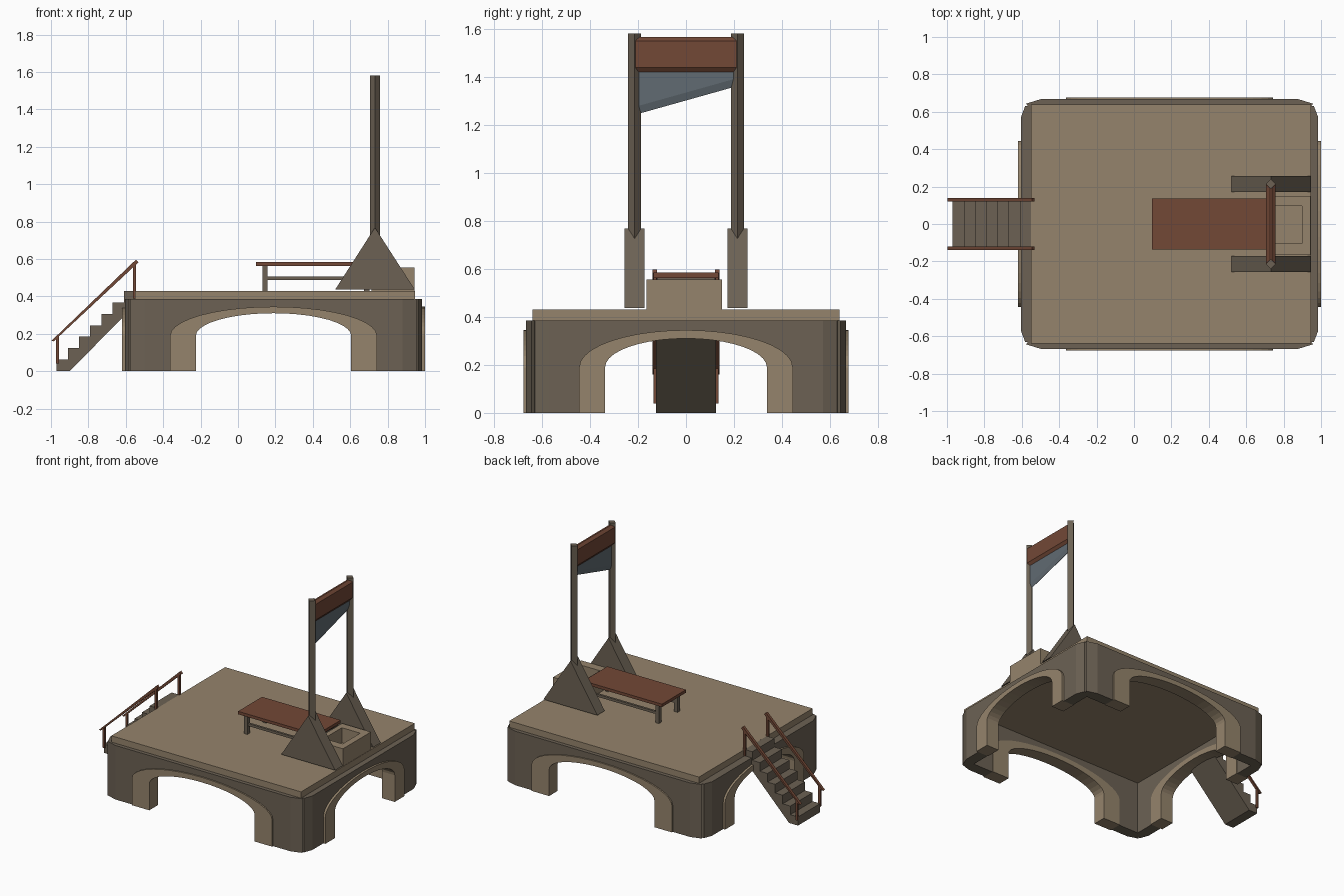
import bpy, bmesh, math

if "Cube" in bpy.data.objects:
    bpy.data.objects.remove(bpy.data.objects["Cube"])


def material(name, rgb):
    m = bpy.data.materials.new(name)
    m.diffuse_color = (*rgb, 1)
    m.use_nodes = True
    m.node_tree.nodes["Principled BSDF"].inputs["Base Color"].default_value = m.diffuse_color
    return m


SAND = material("pale_stone", (0.30, 0.23, 0.15))
DARK = material("dark_stone", (0.15, 0.121, 0.088))
WOOD = material("red_wood", (0.17, 0.065, 0.037))
STEEL = material("blue_steel", (0.12, 0.147, 0.168))
CX = 0.19  # platform centre in x


def prism(name, pts, axis, a, b, mat):
    """Extrude a 2D profile along an axis from a to b."""
    place = {'x': lambda p, d: (d, p[0], p[1]),
             'y': lambda p, d: (p[0], d, p[1]),
             'z': lambda p, d: (p[0], p[1], d)}[axis]
    bm = bmesh.new()
    lo = [bm.verts.new(place(p, a)) for p in pts]
    hi = [bm.verts.new(place(p, b)) for p in pts]
    bm.faces.new(lo)
    bm.faces.new(hi[::-1])
    n = len(pts)
    for i in range(n):
        j = (i + 1) % n
        bm.faces.new((lo[i], lo[j], hi[j], hi[i]))
    bmesh.ops.recalc_face_normals(bm, faces=bm.faces)
    me = bpy.data.meshes.new(name)
    bm.to_mesh(me)
    bm.free()
    me.materials.append(mat)
    ob = bpy.data.objects.new(name, me)
    bpy.context.collection.objects.link(ob)
    return ob


def box(name, x, y, z, mat):
    return prism(name, [(x[0], y[0]), (x[1], y[0]), (x[1], y[1]), (x[0], y[1])],
                 'z', z[0], z[1], mat)


def arch(c, half, height, spring=0.19, n=20):
    """Arch line from left foot to right foot."""
    pts = [(c - half, 0)]
    for i in range(n + 1):
        t = math.pi * (1 - i / n)
        pts.append((c + half * math.cos(t), spring + (height - spring) * math.sin(t)))
    return pts + [(c + half, 0)]


# platform deck
box("deck", (-0.55, 0.945), (-0.64, 0.64), (0.383, 0.43), SAND)

# arched walls with raised arch bands
TOP = 0.385
for s in (-1, 1):
    for axis, c, end, outer, inner, face in (('y', CX, 0.69, 0.553, 0.415, 0.667),
                                             ('x', 0.0, 0.57, 0.445, 0.337, 0.795)):
        off = 0 if axis == 'y' else CX
        big, small = arch(c, outer, 0.345), arch(c, inner, 0.31)
        wall = [(c - end, 0)] + big + [(c + end, 0), (c + end, TOP), (c - end, TOP)]
        prism("arched_wall", wall, axis, off + s * (face - 0.08), off + s * face, DARK)
        prism("arch_band", big + small[::-1], axis, off + s * (face - 0.085),
              off + s * (face + (0.010 if axis == 'y' else 0.015)), SAND)

# chamfered corner piers
pier = [(0.69, 0.667), (0.768, 0.643), (0.758, 0.632), (0.772, 0.63),
        (0.795, 0.57), (0.715, 0.57), (0.715, 0.587), (0.69, 0.587)]
for sx in (-1, 1):
    for sy in (-1, 1):
        prism("corner_pier", [(CX + sx * x, sy * y) for x, y in pier], 'z', 0, TOP, DARK)

# stairs
steps = [(-0.97, 0)]
for i in range(7):
    x, z = -0.97 + 0.06 * i, 0.0614 * (i + 1)
    steps += [(x, z), (x + 0.06, z)]
steps[-1] = (-0.545, 0.43)
steps += [(-0.545, 0.36), (-0.90, 0)]
prism("stairs", steps, 'y', -0.125, 0.125, DARK)

# stair handrails and posts
for s in (-1, 1):
    y = (s * 0.12, s * 0.14)
    prism("handrail", [(-0.998, 0.162), (-0.985, 0.160), (-0.532, 0.582), (-0.545, 0.597)],
          'y', y[0], y[1], WOOD)
    yp = (s * 0.122, s * 0.136)
    box("lower_rail_post", (-0.973, -0.957), yp, (0.04, 0.185), WOOD)
    box("upper_rail_post", (-0.562, -0.546), yp, (0.39, 0.575), WOOD)

# triangular supports and diamond uprights
PX, R = 0.732, 0.027
for s in (-1, 1):
    prism("triangle_support", [(0.52, 0.437), (0.945, 0.437), (PX, 0.768)],
          'y', s * 0.172, s * 0.256, DARK)
    y = s * 0.214
    prism("upright", [(PX - R, y), (PX, y - R), (PX + R, y), (PX, y + R)],
          'z', 0.6, 1.58, DARK)

# top beam
prism("top_beam", [(PX - 0.010, 1.42), (PX + 0.010, 1.42), (PX + 0.025, 1.44),
                   (PX + 0.025, 1.55), (PX + 0.006, 1.566), (PX - 0.006, 1.566),
                   (PX - 0.025, 1.55), (PX - 0.025, 1.44)], 'x', -0.21, 0.21, WOOD)
# beam profile was laid out across x: swap the axes so it spans y
beam = bpy.data.objects["top_beam"]
for v in beam.data.vertices:
    v.co.x, v.co.y = v.co.y, v.co.x
beam.data.flip_normals()

# slanted blade with a sharpened lower edge
blade = prism("blade", [(-0.195, 1.43), (0.197, 1.43), (0.197, 1.39), (-0.195, 1.28)],
              'x', PX - 0.010, PX + 0.010, STEEL)
prism_edge = bmesh.new()
prism_edge.from_mesh(blade.data)
low = [f for f in prism_edge.faces if f.normal.z < -0.5][0]
out = bmesh.ops.extrude_face_region(prism_edge, geom=[low])
bmesh.ops.delete(prism_edge, geom=[low], context='FACES_ONLY')
for v in out["geom"]:
    if isinstance(v, bmesh.types.BMVert):
        v.co.x = PX + (v.co.x - PX) * 0.1
        v.co.z -= 0.033
prism_edge.to_mesh(blade.data)
prism_edge.free()

# bench
box("bench_top", (0.095, 0.715), (-0.135, 0.135), (0.563, 0.584), WOOD)
for s in (-1, 1):
    for x in (0.13, 0.675):
        box("bench_leg", (x, x + 0.028), (s * 0.09, s * 0.12), (0.43, 0.563), DARK)
    box("bench_side_rail", (0.14, 0.69), (s * 0.097, s * 0.113), (0.488, 0.506), DARK)
for x in (0.136, 0.681):
    box("bench_cross_rail", (x, x + 0.016), (-0.1, 0.1), (0.545, 0.563), DARK)

# open collecting bin
X0, X1, Y0, Y1, Z = 0.715, 0.943, -0.165, 0.15, (0.43, 0.555)
box("bin_floor", (X0, X1), (Y0, Y1), (0.43, 0.45), SAND)
box("bin_wall_inner", (X0, 0.752), (Y0, Y1), Z, SAND)
box("bin_wall_outer", (0.897, X1), (Y0, Y1), Z, SAND)
box("bin_wall_front", (0.752, 0.897), (Y0, -0.105), Z, SAND)
box("bin_wall_back", (0.752, 0.897), (0.095, Y1), Z, SAND)
